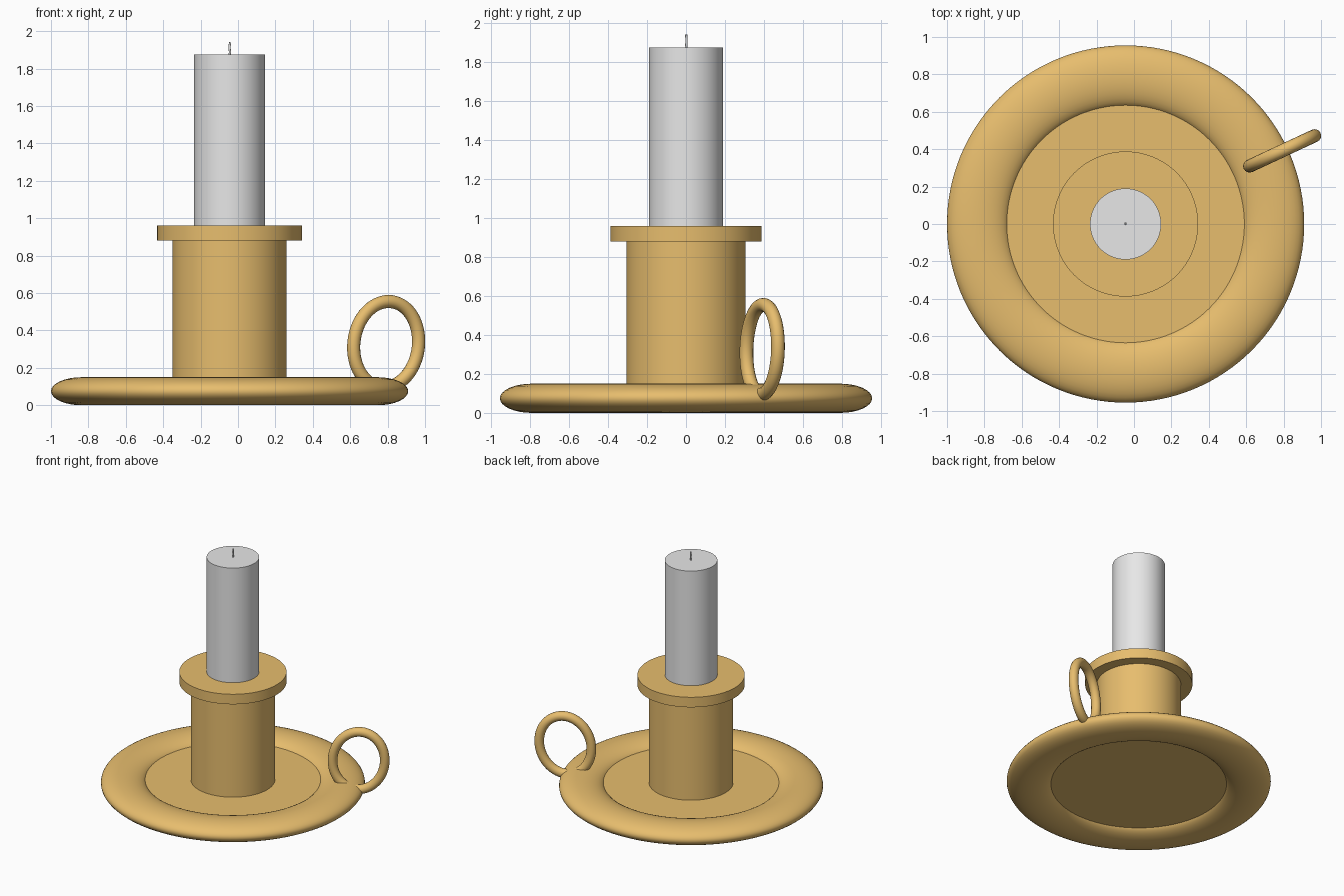
import bpy
import math
from mathutils import Matrix, Vector

if "Cube" in bpy.data.objects:
    bpy.data.objects.remove(bpy.data.objects["Cube"])

CX = -0.045  # axis of the tray and candle


def material(name, color):
    m = bpy.data.materials.new(name)
    m.diffuse_color = (*color, 1)
    m.use_nodes = True
    m.node_tree.nodes["Principled BSDF"].inputs["Base Color"].default_value = m.diffuse_color
    return m


brass = material("brass", (0.80, 0.51, 0.155))
wax = material("wax_white", (0.80, 0.80, 0.80))


def finish(name, mat):
    ob = bpy.context.object
    ob.name = name
    ob.data.materials.clear()
    ob.data.materials.append(mat)
    bpy.ops.object.shade_smooth_by_angle(angle=math.radians(35))
    return ob


def cylinder(name, radius, z0, z1, mat):
    bpy.ops.mesh.primitive_cylinder_add(vertices=96, radius=radius, depth=z1 - z0,
                                        location=(CX, 0, (z0 + z1) / 2))
    return finish(name, mat)


def tube(name, points, radius, mat, closed):
    """Round tube swept along a list of points."""
    cu = bpy.data.curves.new(name, 'CURVE')
    cu.dimensions = '3D'
    cu.bevel_depth = radius
    cu.bevel_resolution = 6
    cu.use_fill_caps = not closed
    sp = cu.splines.new('POLY')
    sp.points.add(len(points) - 1)
    for p, co in zip(sp.points, points):
        p.co = (*co, 1)
    sp.use_cyclic_u = closed
    ob = bpy.data.objects.new(name, cu)
    bpy.context.collection.objects.link(ob)
    bpy.ops.object.select_all(action='DESELECT')
    ob.select_set(True)
    bpy.context.view_layer.objects.active = ob
    bpy.ops.object.convert(target='MESH')
    return finish(name, mat)


# Tray: flattened round rim with a thin floor
bpy.ops.mesh.primitive_torus_add(major_segments=128, minor_segments=32,
                                 major_radius=0.79, minor_radius=0.165,
                                 location=(CX, 0, 0.075))
bpy.context.object.scale.z = 0.075 / 0.165
bpy.ops.object.transform_apply(location=False, rotation=False, scale=True)
finish("tray_rim", brass)
cylinder("tray_floor", 0.645, 0.05, 0.10, brass)

# Candle socket with its drip flange
cylinder("socket", 0.305, 0.09, 0.89, brass)
cylinder("drip_flange", 0.388, 0.88, 0.96, brass)

# Candle and wick
cylinder("candle", 0.19, 0.95, 1.875, wax)
tube("wick", [(CX, 0, 1.865), (CX + 0.002, 0.002, 1.89), (CX - 0.001, 0.003, 1.915),
              (CX + 0.003, 0.001, 1.94)], 0.006, wax, False)

# Finger ring: upright oval, leaning slightly outward
turn = Matrix.Rotation(math.radians(25), 3, 'Z') @ Matrix.Rotation(math.radians(11), 3, 'Y')
centre = Vector((0.792, 0.391, 0.325))
oval = []
for i in range(72):
    a = 2 * math.pi * i / 72
    oval.append(centre + turn @ Vector((0.19 * math.cos(a), 0, 0.231 * math.sin(a))))
tube("finger_ring", oval, 0.035, brass, True)
